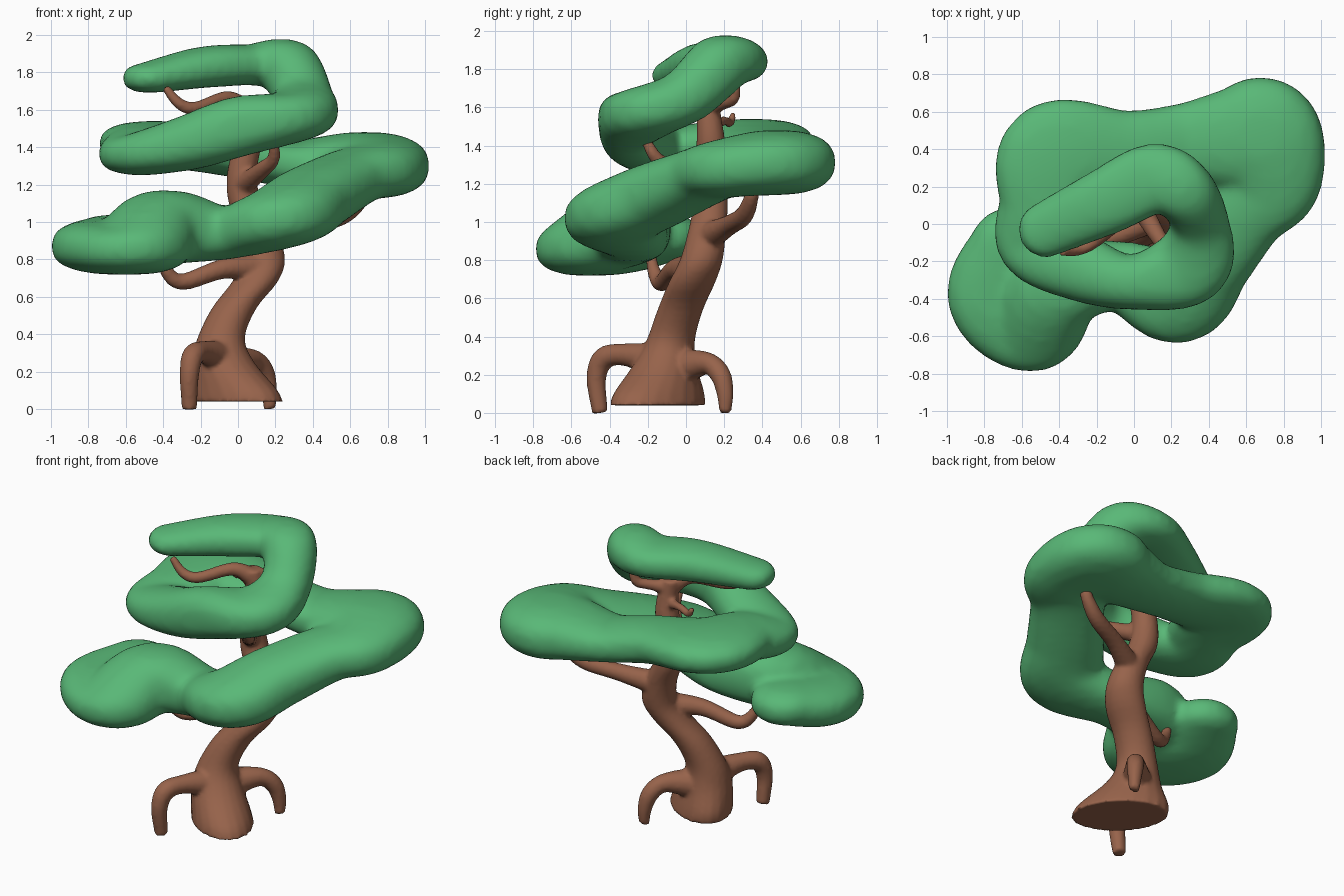
import bpy, bmesh, math
from mathutils import Vector


def material(name, col):
    m = bpy.data.materials.new(name)
    m.diffuse_color = (*col, 1)
    return m


bark = material("bark_brown", (0.31, 0.125, 0.07))
leaf = material("leaf_green", (0.10, 0.48, 0.185))


def spline(pts, steps):
    """Catmull-Rom interpolation of tuples of any length."""
    p = [Vector(q) for q in pts]
    p = [2 * p[0] - p[1]] + p + [2 * p[-1] - p[-2]]
    out = []
    for i in range(1, len(p) - 2):
        a, b, c, d = p[i - 1:i + 3]
        for s in range(steps):
            t = s / steps
            out.append(0.5 * (2 * b + (c - a) * t + (2 * a - 5 * b + 4 * c - d) * t * t
                              + (3 * b - a - 3 * c + d) * t ** 3))
    return out + [p[-2]]


def skin(bm, rings):
    """Bridge rings of points and cap both ends."""
    vs = [[bm.verts.new(q) for q in r] for r in rings]
    n = len(vs[0])
    for a, b in zip(vs, vs[1:]):
        for i in range(n):
            j = (i + 1) % n
            bm.faces.new((a[i], a[j], b[j], b[i]))
    bm.faces.new(vs[0][::-1])
    bm.faces.new(vs[-1])


def tube(bm, pts, sides=12):
    """Round limb along (x, y, z, radius) points."""
    path = spline(pts, 5)
    pos = [Vector(q[:3]) for q in path]
    rings, side = [], None
    for i, c in enumerate(pos):
        t = (pos[min(i + 1, len(pos) - 1)] - pos[max(i - 1, 0)]).normalized()
        side = t.orthogonal() if side is None else side - t * side.dot(t)
        side.normalize()
        up = t.cross(side)
        rings.append([c + path[i][3] * (side * math.cos(a) + up * math.sin(a))
                      for a in (math.tau * k / sides for k in range(sides))])
    skin(bm, rings)


def blobs(bm, pts):
    """Chain of flattened superellipsoids along (x, y, z, radius, half height)."""
    for x, y, z, r, h in spline(pts, 6):
        new = bmesh.ops.create_icosphere(bm, subdivisions=3, radius=1)["verts"]
        for v in new:
            q = v.co
            k = (math.hypot(q.x, q.y) ** 2.5 + abs(q.z) ** 2.5) ** (-1 / 2.5)
            v.co = (x + q.x * k * r, y + q.y * k * r, z + q.z * k * h)


def finish(name, bm, mat, voxel, smooth):
    """Fuse the overlapping volumes into one smooth skin."""
    bmesh.ops.recalc_face_normals(bm, faces=bm.faces)
    me = bpy.data.meshes.new(name)
    bm.to_mesh(me)
    bm.free()
    ob = bpy.data.objects.new(name, me)
    bpy.context.collection.objects.link(ob)
    me.materials.append(mat)
    bpy.context.view_layer.objects.active = ob
    ob.select_set(True)
    m = ob.modifiers.new("fuse", "REMESH")
    m.mode, m.voxel_size = "VOXEL", voxel
    m.use_smooth_shade = True
    s = ob.modifiers.new("soften", "SMOOTH")
    s.factor, s.iterations = 0.5, smooth
    ob.select_set(False)
    return ob


# Trunk: level rings, the flared foot stretched towards front right
wood = bmesh.new()
trunk = [(-0.01, -0.15, 0.04, 0.30, 0.19), (-0.03, -0.14, 0.11, 0.28, 0.18),
         (-0.08, -0.11, 0.25, 0.18, 0.155), (-0.09, -0.08, 0.38, 0.13, 0.125),
         (-0.02, -0.03, 0.54, 0.12, 0.12), (0.09, 0.03, 0.68, 0.125, 0.12),
         (0.14, 0.08, 0.80, 0.115, 0.11), (0.11, 0.11, 0.95, 0.10, 0.10),
         (0.04, 0.13, 1.10, 0.09, 0.09), (0.02, 0.13, 1.25, 0.08, 0.08),
         (0.05, 0.13, 1.42, 0.075, 0.075), (0.05, 0.12, 1.55, 0.065, 0.065),
         (0.03, 0.11, 1.66, 0.06, 0.06)]
d = math.sqrt(0.5)
rings = []
for x, y, z, a, b in spline(trunk, 4):
    ring = []
    for k in range(20):
        u, v = a * math.cos(math.tau * k / 20), b * math.sin(math.tau * k / 20)
        ring.append((x + d * (u + v), y + d * (v - u), z))
    rings.append(ring)
skin(wood, rings)

# Arching roots, then branches
limbs = [
    [(-0.08, -0.12, 0.27, 0.10), (-0.18, -0.32, 0.305, 0.06), (-0.24, -0.43, 0.285, 0.06),
     (-0.26, -0.47, 0.18, 0.052), (-0.26, -0.45, 0.0, 0.042)],
    [(-0.05, -0.03, 0.24, 0.10), (0.08, 0.11, 0.26, 0.06), (0.14, 0.18, 0.20, 0.055),
     (0.165, 0.205, 0.10, 0.045), (0.17, 0.205, 0.0, 0.032)],
    [(0.12, 0.04, 0.76, 0.08), (-0.08, -0.06, 0.75, 0.055), (-0.30, -0.13, 0.68, 0.045),
     (-0.39, -0.17, 0.75, 0.035), (-0.43, -0.19, 0.86, 0.025)],
    [(0.12, 0.11, 0.92, 0.08), (0.34, 0.22, 0.98, 0.055), (0.55, 0.30, 1.03, 0.05),
     (0.66, 0.34, 1.12, 0.04), (0.69, 0.35, 1.2, 0.03)],
    [(0.03, 0.10, 1.20, 0.06), (0.13, -0.07, 1.28, 0.045), (0.19, -0.16, 1.34, 0.035),
     (0.19, -0.22, 1.45, 0.025)],
    [(0.04, 0.11, 1.60, 0.06), (-0.06, 0.03, 1.66, 0.042), (-0.22, -0.10, 1.61, 0.036),
     (-0.31, -0.14, 1.63, 0.032), (-0.39, -0.15, 1.72, 0.022)],
    [(0.04, 0.12, 1.60, 0.05), (0.13, 0.19, 1.62, 0.035), (0.20, 0.25, 1.65, 0.032),
     (0.22, 0.26, 1.75, 0.025)],
    [(0.04, 0.13, 1.50, 0.035), (-0.10, 0.20, 1.53, 0.025), (-0.18, 0.23, 1.52, 0.024),
     (-0.22, 0.25, 1.57, 0.018)],
]
for limb in limbs:
    tube(wood, limb)
finish("trunk_and_roots", wood, bark, 0.014, 3)

# Foliage: one cloud-like ribbon climbing around the trunk
crown = [(-0.66, -0.13, 0.92, 0.22, 0.12), (-0.72, -0.38, 0.87, 0.28, 0.14),
         (-0.54, -0.52, 0.86, 0.27, 0.14), (-0.40, -0.33, 0.97, 0.24, 0.20),
         (-0.08, -0.28, 0.94, 0.19, 0.14), (0.23, -0.38, 1.02, 0.26, 0.15),
         (0.40, -0.18, 1.13, 0.24, 0.16), (0.60, 0.08, 1.24, 0.23, 0.14),
         (0.75, 0.23, 1.28, 0.25, 0.15), (0.70, 0.46, 1.31, 0.31, 0.17),
         (0.58, 0.46, 1.31, 0.28, 0.16), (0.28, 0.43, 1.31, 0.22, 0.12),
         (-0.05, 0.39, 1.37, 0.22, 0.12), (-0.42, 0.37, 1.42, 0.29, 0.12),
         (-0.48, 0.12, 1.40, 0.24, 0.12), (-0.52, -0.10, 1.36, 0.21, 0.11),
         (-0.27, -0.24, 1.42, 0.18, 0.14), (0.0, -0.31, 1.51, 0.15, 0.16),
         (0.30, -0.22, 1.57, 0.21, 0.13), (0.35, 0.0, 1.66, 0.16, 0.13),
         (0.26, 0.18, 1.83, 0.17, 0.14), (0.10, 0.24, 1.84, 0.19, 0.11),
         (-0.15, 0.12, 1.83, 0.18, 0.11), (-0.47, -0.03, 1.77, 0.15, 0.08)]
foliage = bmesh.new()
blobs(foliage, crown)
finish("foliage", foliage, leaf, 0.025, 6)
